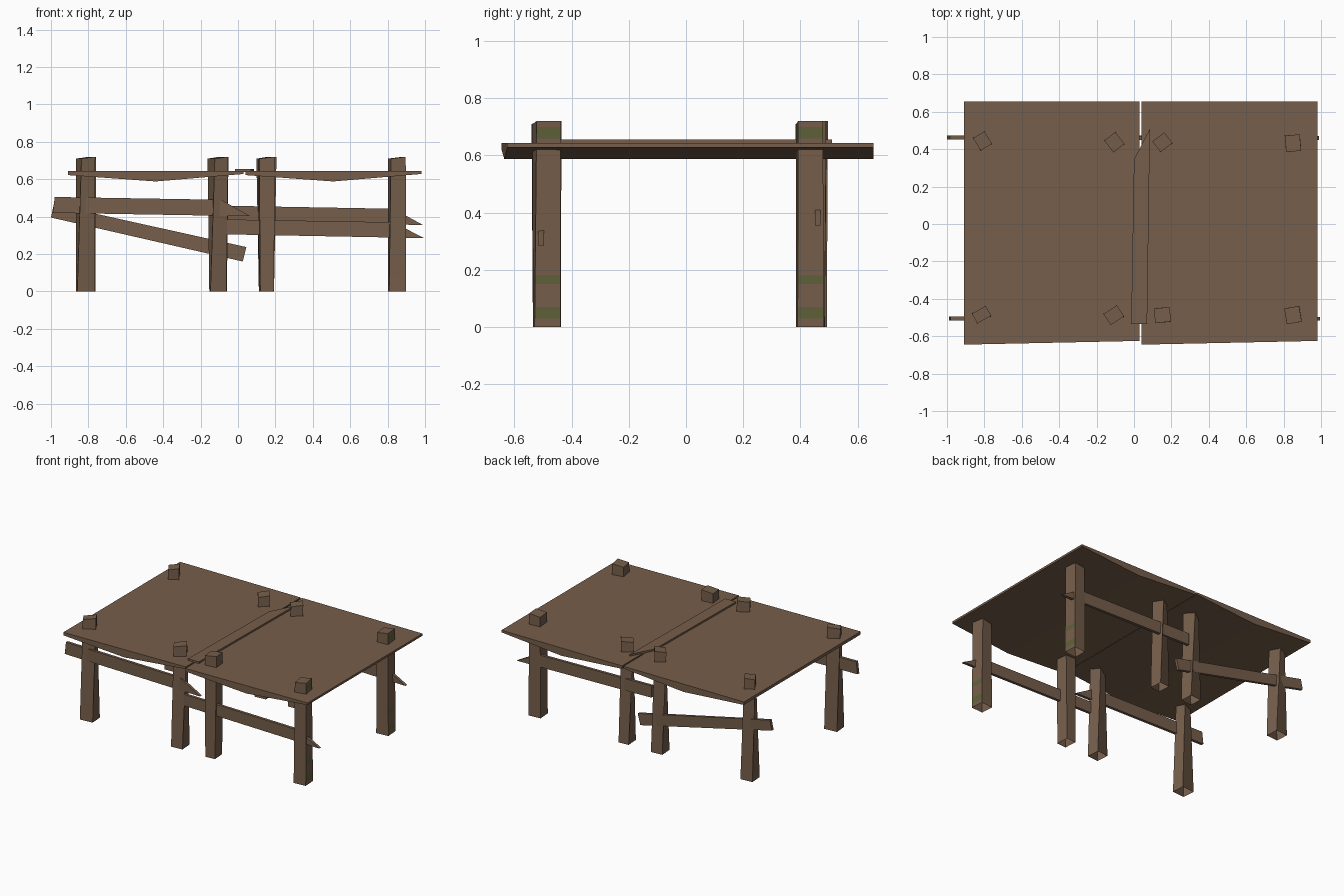
import bpy, bmesh, math

if "Cube" in bpy.data.objects:
    bpy.data.objects.remove(bpy.data.objects["Cube"])


def material(name, rgb):
    m = bpy.data.materials.new(name)
    m.diffuse_color = (*rgb, 1)
    m.use_nodes = True
    m.node_tree.nodes["Principled BSDF"].inputs["Base Color"].default_value = m.diffuse_color
    return m


wood = material("weathered brown wood", (0.180, 0.112, 0.070))
moss = material("moss green", (0.115, 0.120, 0.040))


def finish(name, bm):
    bmesh.ops.recalc_face_normals(bm, faces=bm.faces)
    mesh = bpy.data.meshes.new(name)
    bm.to_mesh(mesh)
    bm.free()
    mesh.materials.append(wood)
    mesh.materials.append(moss)
    ob = bpy.data.objects.new(name, mesh)
    bpy.context.collection.objects.link(ob)
    return ob


def prism(name, outline, place, a, b):
    """Extrude a 2D outline between depths a and b; place maps (u, v, depth) to xyz."""
    bm = bmesh.new()
    r0 = [bm.verts.new(place(u, v, a)) for u, v in outline]
    r1 = [bm.verts.new(place(u, v, b)) for u, v in outline]
    bm.faces.new(r0)
    bm.faces.new(r1)
    n = len(outline)
    for i in range(n):
        j = (i + 1) % n
        bm.faces.new((r0[i], r0[j], r1[j], r1[i]))
    return finish(name, bm)


def upright(x, z, y):
    return (x, y, z)


def flat(x, y, z):
    return (x, y, z)


def post(name, x, y, w, d, yaw, bottom, mossy):
    """Twisted square post; w, d, yaw describe the top, bottom the foot width."""
    bm = bmesh.new()
    levels = [0, 0.72]
    if mossy:
        levels = [0, 0.03, 0.07, 0.15, 0.18, 0.66, 0.70, 0.72]
    rings = []
    for z in levels:
        t = z / 0.72
        a = math.radians(4 + (yaw - 4) * t)
        hw = (bottom + (w - bottom) * t) / 2
        hd = (0.09 + (d - 0.09) * t) / 2
        ring = []
        for sx, sy in ((-1, -1), (1, -1), (1, 1), (-1, 1)):
            px, py = sx * hw, sy * hd
            tilt = -0.01 if t == 1 and sx < 0 else 0
            ring.append(bm.verts.new((x + px * math.cos(a) - py * math.sin(a),
                                      y + px * math.sin(a) + py * math.cos(a), z + tilt)))
        rings.append(ring)
    for k in range(len(rings) - 1):
        for i in range(4):
            j = (i + 1) % 4
            f = bm.faces.new((rings[k][i], rings[k][j], rings[k + 1][j], rings[k + 1][i]))
            # moss grows in bands on the right-hand side only
            if mossy and i == 1 and k in (1, 3, 5):
                f.material_index = 1
    bm.faces.new(rings[-1])
    finish(name, bm)


# Posts: x, y, top width, top depth, top yaw, foot width
posts = {
    "back_left_post": (-0.81, 0.444, 0.07, 0.078, 32, 0.09),
    "back_inner_left_post": (-0.105, 0.437, 0.075, 0.08, 38, 0.085),
    "back_inner_right_post": (0.152, 0.437, 0.08, 0.072, 38, 0.075),
    "back_right_post": (0.85, 0.432, 0.08, 0.088, 5, 0.09),
    "front_left_post": (-0.815, -0.485, 0.085, 0.06, 30, 0.095),
    "front_inner_left_post": (-0.108, -0.487, 0.085, 0.07, 34, 0.085),
    "front_inner_right_post": (0.152, -0.487, 0.085, 0.078, 6, 0.072),
    "front_right_post": (0.85, -0.487, 0.08, 0.085, 10, 0.09),
}
for name, p in posts.items():
    post(name, *p, mossy=p[0] > 0.5)

# Two table tops: flat above, thicker in the middle below, front edge slightly skewed
for name, x0, x1 in (("left_table_top", -0.91, 0.03), ("right_table_top", 0.04, 0.98)):
    mid = (x0 + x1) / 2
    profile = [(x0, 0.643), (x1, 0.643), (x1, 0.628), (mid, 0.588), (x0, 0.622)]

    def skewed(x, z, y, x0=x0, x1=x1):
        return (x, y + (0.02 * (x - x0) / (x1 - x0) if y < 0 else 0), z)

    prism(name, profile, skewed, -0.645, 0.655)

# Splintered slat over the joint
prism("joint_slat", [(-0.015, -0.535), (0.07, -0.535), (0.085, 0.51), (0, 0.345)],
      flat, 0.638, 0.655)

# Side rails with broken ends
rails = {
    "front_left_rail": (-0.505, [(-0.98, 0.505), (-0.09, 0.49), (0.065, 0.402), (-0.99, 0.42)]),
    "front_right_rail": (-0.507, [(-0.06, 0.385), (0.83, 0.37), (0.995, 0.285), (-0.06, 0.305)]),
    "back_left_rail": (0.463, [(-0.985, 0.465), (0.045, 0.237), (0.025, 0.16), (-1.0, 0.395)]),
    "back_right_rail": (0.46, [(-0.06, 0.458), (0.83, 0.442), (0.99, 0.355), (-0.06, 0.375)]),
}
for name, (y, outline) in rails.items():
    prism(name, outline, upright, y - 0.01, y + 0.01)
